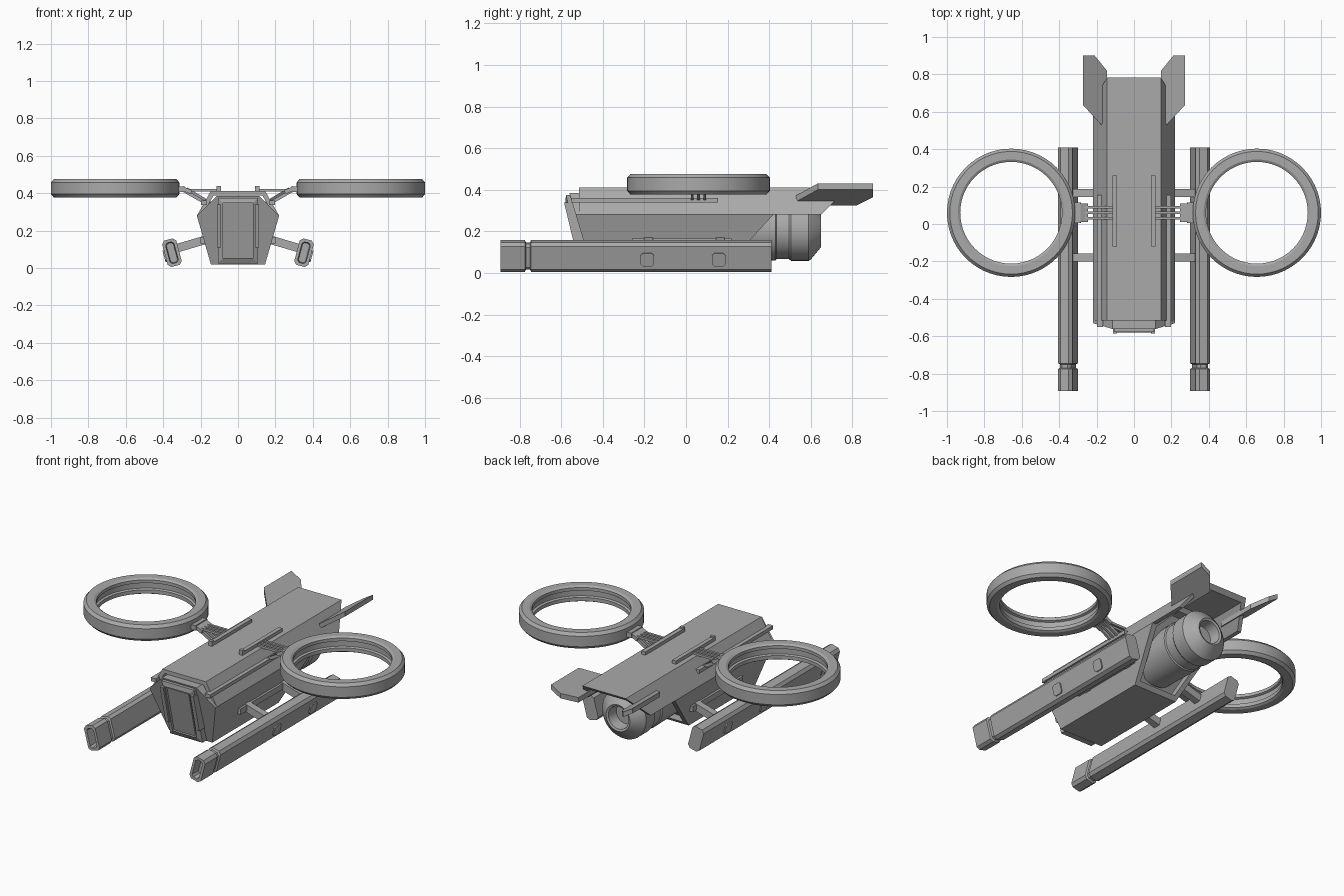
import bpy, bmesh
from math import cos, sin, pi, radians
from mathutils import Vector, Matrix

cube = bpy.data.objects.get("Cube")
if cube:
    bpy.data.objects.remove(cube)

grey = bpy.data.materials.new("hull grey")
grey.use_nodes = True
GREY = (0.4, 0.4, 0.4, 1)
grey.diffuse_color = GREY
grey.node_tree.nodes["Principled BSDF"].inputs["Base Color"].default_value = GREY


def finish(name, bm, mirror=False, smooth=False):
    bmesh.ops.recalc_face_normals(bm, faces=bm.faces)
    mesh = bpy.data.meshes.new(name)
    bm.to_mesh(mesh)
    bm.free()
    mesh.materials.append(grey)
    obj = bpy.data.objects.new(name, mesh)
    bpy.context.collection.objects.link(obj)
    if mirror:
        obj.modifiers.new("Mirror", "MIRROR")
    if smooth:
        bpy.ops.object.select_all(action="DESELECT")
        obj.select_set(True)
        bpy.context.view_layer.objects.active = obj
        bpy.ops.object.shade_smooth_by_angle(angle=radians(25))
    return obj


def loft(name, rings, closed=False, **options):
    """Skin a row of rings that have equal point counts."""
    bm = bmesh.new()
    rows = [[bm.verts.new(p) for p in ring] for ring in rings]
    n = len(rows[0])
    pairs = list(zip(rows, rows[1:])) + ([(rows[-1], rows[0])] if closed else [])
    for a, b in pairs:
        for i in range(n):
            j = (i + 1) % n
            bm.faces.new((a[i], a[j], b[j], b[i]))
    if not closed:
        bm.faces.new(rows[0])
        bm.faces.new(rows[-1])
    return finish(name, bm, **options)


def section(outline, y, slope=0.0, z0=0.0):
    """Place an x-z outline at depth y, leaning by slope with height."""
    return [(x, y + slope * (z - z0), z) for x, z in outline]


def symmetric(half):
    return half + [(-x, z) for x, z in reversed(half)]


def scaled(outline, sx, sz, cz):
    return [(x * sx, cz + (z - cz) * sz) for x, z in outline]


def box(name, lo, hi, **options):
    rect = [(lo[0], lo[2]), (hi[0], lo[2]), (hi[0], hi[2]), (lo[0], hi[2])]
    return loft(name, [section(rect, lo[1]), section(rect, hi[1])], **options)


def bar(name, p, q, width, height, bevel=0.0):
    """Straight bar in the x-z plane, width measured along y, mirrored."""
    p, q = Vector(p), Vector(q)
    d = (q - p).normalized()
    up = d.cross(Vector((0, 1, 0))) * height / 2
    side = Vector((0, width / 2, 0))
    corners = (up + side, up - side, -up - side, -up + side)
    return loft(name, [[e + c for c in corners] for e in (p, q)], mirror=True)


# lower hull, with a recessed, raked rear face
hull = symmetric([(0.145, 0.02), (0.22, 0.28), (0.115, 0.385)])
rear = scaled(hull, 0.84, 0.88, 0.21)
loft("lower_hull", [
    section(hull, -0.53, -0.3, 0.28),
    section(hull, 0.42, 0.92, 0.28),
    section(rear, 0.42, 0.92, 0.28),
    section(rear, 0.36, 0.92, 0.28)])

# upper shell, an open arch that overhangs the engine
arch = symmetric([(0.195, 0.28), (0.22, 0.28), (0.145, 0.412)])
arch = [(0.22, 0.28), (0.145, 0.412), (-0.145, 0.412), (-0.22, 0.28),
        (-0.195, 0.28), (-0.13, 0.388), (0.13, 0.388), (0.195, 0.28)]
loft("upper_shell", [section(arch, -0.515), section(arch, 0.65, 1.0, 0.28)])

# front door frame with a sunken panel
door = symmetric([(0.108, 0.025), (0.108, 0.375)])
panel = scaled(door, 0.75, 0.84, 0.2)
inner = scaled(door, 0.62, 0.78, 0.2)
LEAN = -0.24
loft("front_door", [
    section(door, -0.47, LEAN, 0.2),
    section(door, -0.535, LEAN, 0.2),
    section(panel, -0.545, LEAN, 0.2),
    section(panel, -0.53, LEAN, 0.2),
    section(inner, -0.53, LEAN, 0.2),
    section(inner, -0.535, LEAN, 0.2)])
post = [(0.09, 0.11), (0.113, 0.11), (0.113, 0.34), (0.09, 0.34)]
loft("door_posts", [section(post, -0.5, LEAN, 0.2), section(post, -0.553, LEAN, 0.2)],
     mirror=True)

# trim on the hull sides and roof
box("side_ledges", (0.165, -0.55, 0.338), (0.198, 0.155, 0.36), mirror=True)
box("strut_plates", (0.165, -0.26, 0.13), (0.2, 0.22, 0.165), mirror=True)
box("roof_rods", (0.09, -0.12, 0.405), (0.115, 0.26, 0.432), mirror=True)
box("roof_rod_tips", (0.09, -0.12, 0.405), (0.115, -0.1, 0.44), mirror=True)

# engine turned around the y axis, with a hollow nozzle
profile = [(0.18, 0.14), (0.43, 0.145), (0.435, 0.138), (0.495, 0.138),
           (0.505, 0.147), (0.59, 0.147), (0.6, 0.14), (0.65, 0.08),
           (0.645, 0.068), (0.58, 0.06)]
SEG = 40
turns = [2 * pi * i / SEG for i in range(SEG)]
loft("engine", [[(r * cos(a), y, 0.205 + r * sin(a)) for a in turns] for y, r in profile],
     smooth=True)

# ducted rings, with a stepped inner wall
duct = [(0.272, 0.385), (0.285, 0.378), (0.328, 0.378), (0.343, 0.395), (0.343, 0.458),
        (0.328, 0.475), (0.285, 0.475), (0.272, 0.467), (0.272, 0.448), (0.284, 0.443),
        (0.284, 0.412), (0.272, 0.407)]
around = [2 * pi * i / 56 for i in range(56)]
loft("lift_rings",
     [[(0.657 + r * cos(a), 0.06 + r * sin(a), z) for r, z in duct] for a in around],
     closed=True, mirror=True, smooth=True)

# arms between roof and rings
for y in (0.03, 0.06, 0.09):
    bar("upper_arm", (0.11, y, 0.416), (0.29, y, 0.416), 0.014, 0.014)
    bar("diagonal_arm", (0.15, y, 0.335), (0.29, y, 0.415), 0.014, 0.018)
bar("ring_bracket", (0.25, 0.06, 0.405), (0.295, 0.06, 0.425), 0.1, 0.022)
bar("ring_mount", (0.285, 0.06, 0.423), (0.34, 0.06, 0.418), 0.11, 0.03)

# tilted side rails with a necked muzzle
HX, HZ, C = 0.039, 0.073, 0.016
TILT = Matrix.Rotation(radians(15), 3, "Y")
MID = Vector((0.353, 0, 0.082))


def rail_ring(y, s=0.0):
    hx, hz = HX - s, HZ - s
    c = min(C, hx / 2)
    pts = [(hx, hz - c), (hx - c, hz), (c - hx, hz), (-hx, hz - c),
           (-hx, c - hz), (c - hx, -hz), (hx - c, -hz), (hx, c - hz)]
    return [MID + TILT @ Vector((x, 0, z)) + Vector((0, y, 0)) for x, z in pts]


loft("side_rails", [rail_ring(y, s) for y, s in (
    (0.41, 0), (-0.745, 0), (-0.75, 0.009), (-0.77, 0.009), (-0.775, 0),
    (-0.893, 0), (-0.893, 0.016), (-0.84, 0.02))], mirror=True)

# square buttons on the outer rail faces, and struts to the hull
for y in (-0.187, 0.157):
    h, c = 0.032, 0.01
    octagon = [(h, h - c), (h - c, h), (c - h, h), (-h, h - c),
               (-h, c - h), (c - h, -h), (h - c, -h), (h, c - h)]
    loft("rail_button", [[MID + TILT @ Vector((x, u, v - 0.008)) + Vector((0, y, 0))
                          for u, v in octagon] for x in (HX - 0.01, HX + 0.007)],
         mirror=True)
for y in (-0.18, 0.165):
    bar("rail_strut", (0.16, y, 0.155), (0.33, y, 0.105), 0.042, 0.045)

# canted tail fins
fin = [(0.145, 0.57), (0.175, 0.53), (0.272, 0.635), (0.272, 0.9), (0.21, 0.9), (0.145, 0.82)]
loft("tail_fins", [[(x, y, z + 0.6 * (x - 0.145)) for x, y in fin] for z in (0.325, 0.355)],
     mirror=True)
